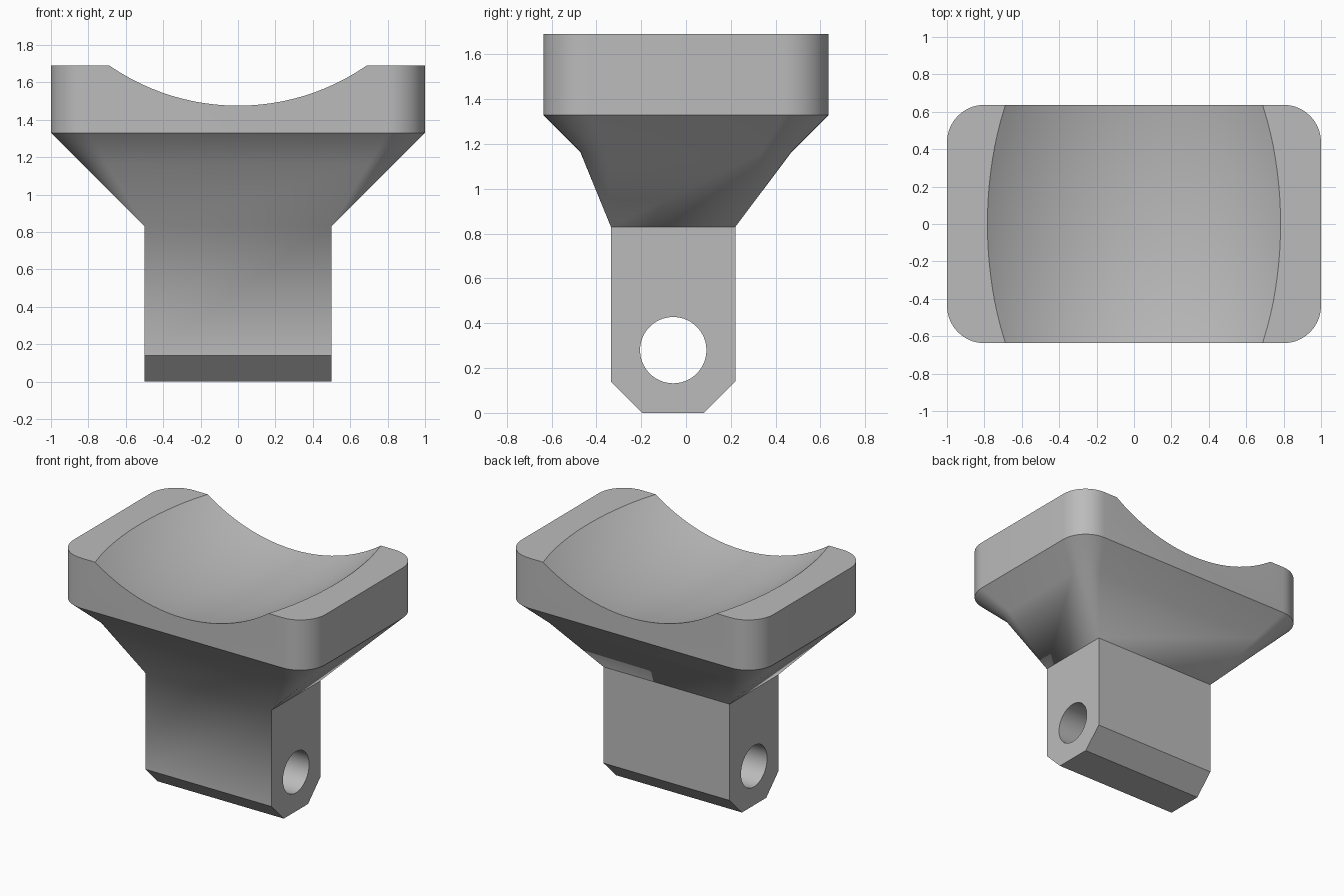
import bpy
import bmesh
import math

cube = bpy.data.objects.get("Cube")
if cube:
    bpy.data.objects.remove(cube, do_unlink=True)

CORNER_STEPS = 10

grey = bpy.data.materials.new("plain_grey")
grey.use_nodes = True
COLOUR = (0.5, 0.5, 0.5, 1)
grey.diffuse_color = COLOUR
grey.node_tree.nodes["Principled BSDF"].inputs["Base Color"].default_value = COLOUR


def ring(bm, z, half_x, y_front, y_back, radius):
    """Rounded rectangle at height z, counter-clockwise from the +x side."""
    corners = [(half_x - radius, y_back - radius), (radius - half_x, y_back - radius),
               (radius - half_x, y_front + radius), (half_x - radius, y_front + radius)]
    verts = []
    for quarter, (cx, cy) in enumerate(corners):
        for step in range(CORNER_STEPS + 1):
            a = (quarter + step / CORNER_STEPS) * math.pi / 2
            verts.append(bm.verts.new((cx + radius * math.cos(a),
                                       cy + radius * math.sin(a), z)))
    return verts


def cut(target, cutter):
    """Subtract the cutter from the target, then discard the cutter."""
    cutter.hide_render = True
    mod = target.modifiers.new("cut", "BOOLEAN")
    mod.operation = "DIFFERENCE"
    mod.solver = "EXACT"
    mod.object = cutter
    bpy.ops.object.select_all(action="DESELECT")
    bpy.context.view_layer.objects.active = target
    target.select_set(True)
    bpy.ops.object.modifier_apply(modifier=mod.name)
    bpy.data.objects.remove(cutter, do_unlink=True)


# Body: chamfered foot, square stem, flared neck and rounded plate
sections = [
    (0.0, 0.5, -0.195, 0.08, 0),
    (0.14, 0.5, -0.335, 0.22, 0),
    (0.83, 0.5, -0.335, 0.22, 0),
    (1.165, 0.835, -0.472, 0.472, 0.134),
    (1.33, 1.0, -0.637, 0.637, 0.2),
    (1.69, 1.0, -0.637, 0.637, 0.2),
]
bm = bmesh.new()
rings = [ring(bm, *s) for s in sections]
for low, high in zip(rings, rings[1:]):
    for i in range(len(low)):
        j = (i + 1) % len(low)
        bm.faces.new((low[i], low[j], high[j], high[i]))
bm.faces.new(rings[0][::-1])
bm.faces.new(rings[-1])
bmesh.ops.remove_doubles(bm, verts=bm.verts, dist=0.0001)
bmesh.ops.recalc_face_normals(bm, faces=bm.faces)
mesh = bpy.data.meshes.new("saddle_support")
bm.to_mesh(mesh)
bm.free()
body = bpy.data.objects.new("saddle_support", mesh)
bpy.context.collection.objects.link(body)
mesh.materials.append(grey)

# Pivot hole through the stem
bpy.ops.mesh.primitive_cylinder_add(vertices=64, radius=0.148, depth=2,
                                    location=(0, -0.057, 0.28),
                                    rotation=(0, math.pi / 2, 0))
hole = bpy.context.object
hole.name = "pivot_hole_cutter"
hole.data.materials.append(grey)
cut(body, hole)

# Barrel-shaped cradle hollow in the top
bpy.ops.mesh.primitive_uv_sphere_add(segments=128, ring_count=96, radius=1,
                                     location=(0, 0, 2.685),
                                     rotation=(math.pi / 2, 0, 0))
hollow = bpy.context.object
hollow.name = "cradle_cutter"
hollow.scale = (1.267, 1.267, 2.14)
hollow.data.materials.append(grey)
cut(body, hollow)

# Smooth the curved areas and keep the hard edges
bpy.ops.object.select_all(action="DESELECT")
body.select_set(True)
bpy.context.view_layer.objects.active = body
bpy.ops.object.shade_smooth_by_angle(angle=math.radians(30))
